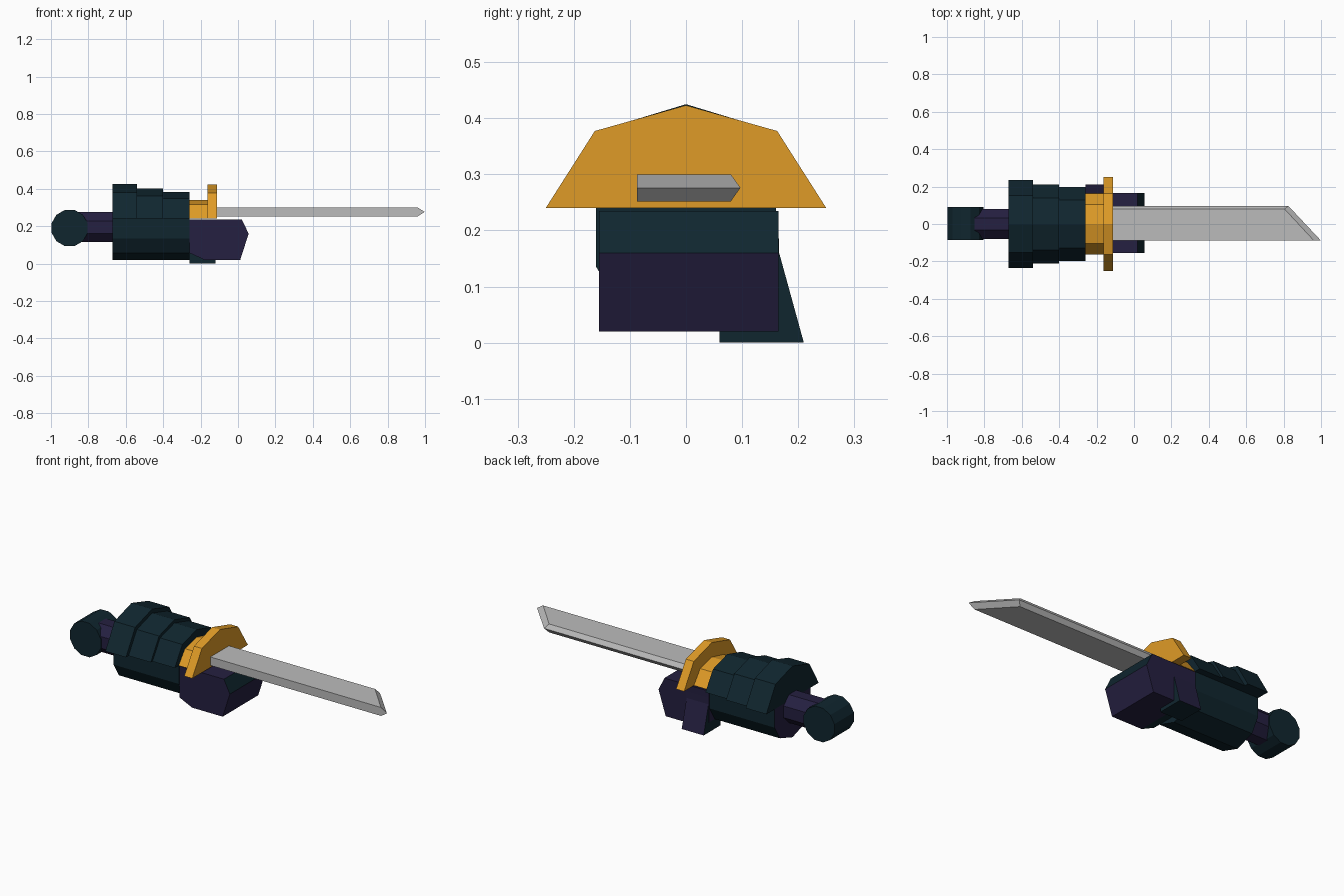
import bpy, bmesh, math

if "Cube" in bpy.data.objects:
    bpy.data.objects.remove(bpy.data.objects["Cube"])


def material(name, rgb):
    m = bpy.data.materials.new(name)
    m.diffuse_color = (*rgb, 1)
    m.use_nodes = True
    m.node_tree.nodes["Principled BSDF"].inputs["Base Color"].default_value = m.diffuse_color
    return m


TEAL = material("dark teal", (0.005, 0.019, 0.028))
PURPLE = material("dark purple", (0.018, 0.014, 0.052))
GOLD = material("gold", (0.74, 0.33, 0.02))
STEEL = material("steel grey", (0.5, 0.5, 0.5))


def finish(name, bm, mats, rule=None):
    bmesh.ops.recalc_face_normals(bm, faces=bm.faces[:])
    if rule:
        for f in bm.faces:
            f.material_index = rule(f)
    me = bpy.data.meshes.new(name)
    bm.to_mesh(me)
    bm.free()
    for m in mats:
        me.materials.append(m)
    ob = bpy.data.objects.new(name, me)
    bpy.context.collection.objects.link(ob)
    return ob


def loft(name, rings, mats, rule=None):
    """Join equal-length rings of points and cap both ends."""
    bm = bmesh.new()
    vs = [[bm.verts.new(p) for p in r] for r in rings]
    n = len(vs[0])
    for a, b in zip(vs, vs[1:]):
        for i in range(n):
            j = (i + 1) % n
            bm.faces.new((a[i], a[j], b[j], b[i]))
    bm.faces.new(vs[0])
    bm.faces.new(vs[-1])
    return finish(name, bm, mats, rule)


def prism_x(name, prof, x0, x1, mats, rule=None):
    return loft(name, [[(x, y, z) for y, z in prof] for x in (x0, x1)], mats, rule)


def prism_y(name, prof, y0, y1, mats, rule=None):
    return loft(name, [[(x, y, z) for x, z in prof] for y in (y0, y1)], mats, rule)


def mirrored(half):
    """Complete a half profile that starts or ends on y = 0."""
    return half + [(-y, z) for y, z in reversed(half) if y]


def ngon(n, r, cu, cv):
    """Regular polygon with flat sides on the axes."""
    return [(cu + r * math.cos(math.tau * (i + .5) / n),
             cv + r * math.sin(math.tau * (i + .5) / n)) for i in range(n)]


def dome(w, h):
    return mirrored([(w, .24), (w * .65, .24 + h * .75), (0, .24 + h)])


# elbow joint and arm link
prism_y("elbow_joint", ngon(12, .1, -.9, .19), -.085, .09, [TEAL])
prism_x("arm_link", ngon(8, .08 / math.cos(math.pi / 8), 0, .195), -.86, -.66, [PURPLE])

# forearm underside, with a purple rear cap
prism_x("forearm_lower",
        mirrored([(.16, .242), (.16, .135), (.113, .057), (0, .02)]),
        -.67, -.26, [TEAL, PURPLE], lambda f: int(f.normal.x < -.9))

# stepped forearm armour
for i, (x0, x1, w, h) in enumerate([(-.67, -.54, .235, .185),
                                    (-.54, -.40, .212, .162),
                                    (-.40, -.26, .197, .143)]):
    prism_x(f"forearm_armour_{i + 1}", dome(w, h), x0, x1, [TEAL])

# gold collar and blade guard
prism_x("collar", dome(.162, .1), -.26, -.16, [GOLD])
prism_x("blade_guard", dome(.25, .183), -.163, -.113, [GOLD])

# fist: upper knuckle slope and rear chamfer are teal
prism_y("fist", [(-.26, .235), (.02, .235), (.057, .16), (.012, .02), (-.18, .02), (-.26, .057)],
        -.155, .165, [PURPLE, TEAL],
        lambda f: int((f.normal.x > .5 and f.normal.z > .1)
                      or (f.normal.x < -.2 and f.normal.z < -.2)))

# thumb: purple outer side
prism_x("thumb", [(.164, .232), (.166, .16), (.21, 0), (.06, 0), (.06, .232)],
        -.258, -.12, [TEAL, PURPLE], lambda f: int(f.normal.y > .5))

# blade: flat top and bottom, bevelled along the far edge and slanted tip
flat = [(-.12, -.087), (-.12, .08), (.805, .08), (.96, -.087)]
edge = [(-.12, -.087), (-.12, .097), (.825, .097), (.998, -.087)]
loft("blade", [[(x, y, .252) for x, y in flat],
               [(x, y, .276) for x, y in edge],
               [(x, y, .30) for x, y in flat]], [STEEL])
